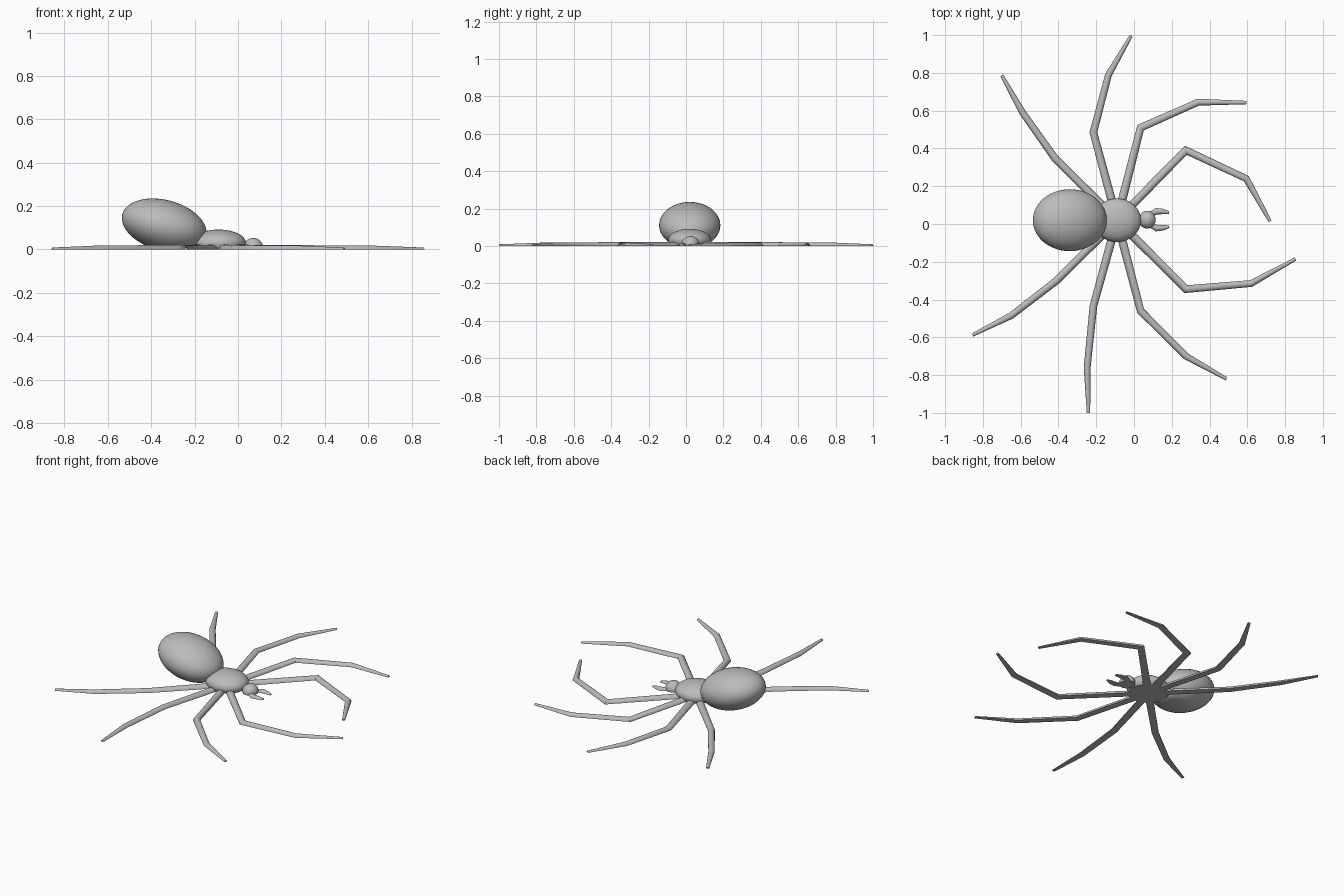
import bpy
import bmesh
from math import radians, sin, cos, pi
from mathutils import Vector, Matrix

if "Cube" in bpy.data.objects:
    bpy.data.objects.remove(bpy.data.objects["Cube"])

grey = bpy.data.materials.new("plain grey")
grey.use_nodes = True
grey.diffuse_color = (0.5, 0.5, 0.5, 1)
grey.node_tree.nodes["Principled BSDF"].inputs["Base Color"].default_value = grey.diffuse_color


def finish(bm, name):
    bmesh.ops.recalc_face_normals(bm, faces=bm.faces)
    mesh = bpy.data.meshes.new(name)
    bm.to_mesh(mesh)
    bm.free()
    mesh.materials.append(grey)
    obj = bpy.data.objects.new(name, mesh)
    bpy.context.collection.objects.link(obj)
    bpy.ops.object.select_all(action='DESELECT')
    obj.select_set(True)
    bpy.context.view_layer.objects.active = obj
    bpy.ops.object.shade_smooth_by_angle(angle=radians(35))


def body(name, centre, size, tilt=0):
    """Ellipsoid lying along x, sliced flat where it meets the ground."""
    bm = bmesh.new()
    matrix = (Matrix.Translation(centre) @ Matrix.Rotation(radians(tilt), 4, 'Y')
              @ Matrix.Diagonal((*size, 1)) @ Matrix.Rotation(pi / 2, 4, 'Y'))
    bmesh.ops.create_uvsphere(bm, u_segments=40, v_segments=24, radius=1, matrix=matrix)
    bmesh.ops.bisect_plane(bm, geom=bm.verts[:] + bm.edges[:] + bm.faces[:],
                           plane_co=(0, 0, 0), plane_no=(0, 0, -1), clear_outer=True)
    rim = [e for e in bm.edges if e.is_boundary]
    bmesh.ops.holes_fill(bm, edges=rim, sides=0)
    finish(bm, name)


def limb(name, path, radii, sides=8):
    """Tapered half-round tube with mitred joints and a flat underside."""
    points = [Vector((x, y, 0)) for x, y in path]
    bm = bmesh.new()
    rings = []
    for i, p in enumerate(points):
        before = (p - points[max(i - 1, 0)]).normalized()
        after = (points[min(i + 1, len(points) - 1)] - p).normalized()
        along = (before + after).normalized()
        across = Vector((-along.y, along.x, 0))
        mitre = 1 / max(along.dot(after if after.length else before), 0.6)
        rings.append([bm.verts.new(p + across * cos(pi * k / sides) * radii[i] * mitre
                                   + Vector((0, 0, sin(pi * k / sides) * radii[i])))
                      for k in range(sides + 1)])
    for a, b in zip(rings, rings[1:]):
        for k in range(sides + 1):
            n = (k + 1) % (sides + 1)
            bm.faces.new((a[k], a[n], b[n], b[k]))
    bm.faces.new(rings[0])
    bm.faces.new(rings[-1])
    finish(bm, name)


# Body
body("abdomen", (-0.34, 0.02, 0.111), (0.2, 0.164, 0.117), tilt=15)
body("thorax", (-0.09, 0.02, 0.03), (0.127, 0.115, 0.062))
body("head", (0.07, 0.023, 0.01), (0.045, 0.047, 0.043))

# Feelers, mirrored about the head
for side, name in ((1, "left_feeler"), (-1, "right_feeler")):
    limb(name, [(0.07, 0.023 + side * 0.02), (0.12, 0.023 + side * 0.045),
                (0.155, 0.023 + side * 0.043), (0.186, 0.023 + side * 0.037)],
         (0.012, 0.017, 0.014, 0.007))

# Legs, each from the thorax through two joints to the tip
hip = (-0.09, 0.02)
legs = {
    "back_leg_1": [(-0.42, 0.35), (-0.59, 0.59), (-0.70, 0.787)],
    "back_leg_2": [(-0.215, 0.485), (-0.135, 0.79), (-0.015, 0.997)],
    "back_leg_3": [(0.035, 0.51), (0.34, 0.645), (0.595, 0.643)],
    "back_leg_4": [(0.275, 0.39), (0.595, 0.24), (0.72, 0.015)],
    "front_leg_4": [(0.275, -0.345), (0.62, -0.315), (0.855, -0.185)],
    "front_leg_3": [(0.035, -0.46), (0.275, -0.70), (0.49, -0.82)],
    "front_leg_2": [(-0.215, -0.435), (-0.248, -0.76), (-0.241, -1.0)],
    "front_leg_1": [(-0.41, -0.30), (-0.65, -0.485), (-0.855, -0.588)],
}
for name, joints in legs.items():
    limb(name, [hip] + joints, (0.023, 0.02, 0.018, 0.009))
